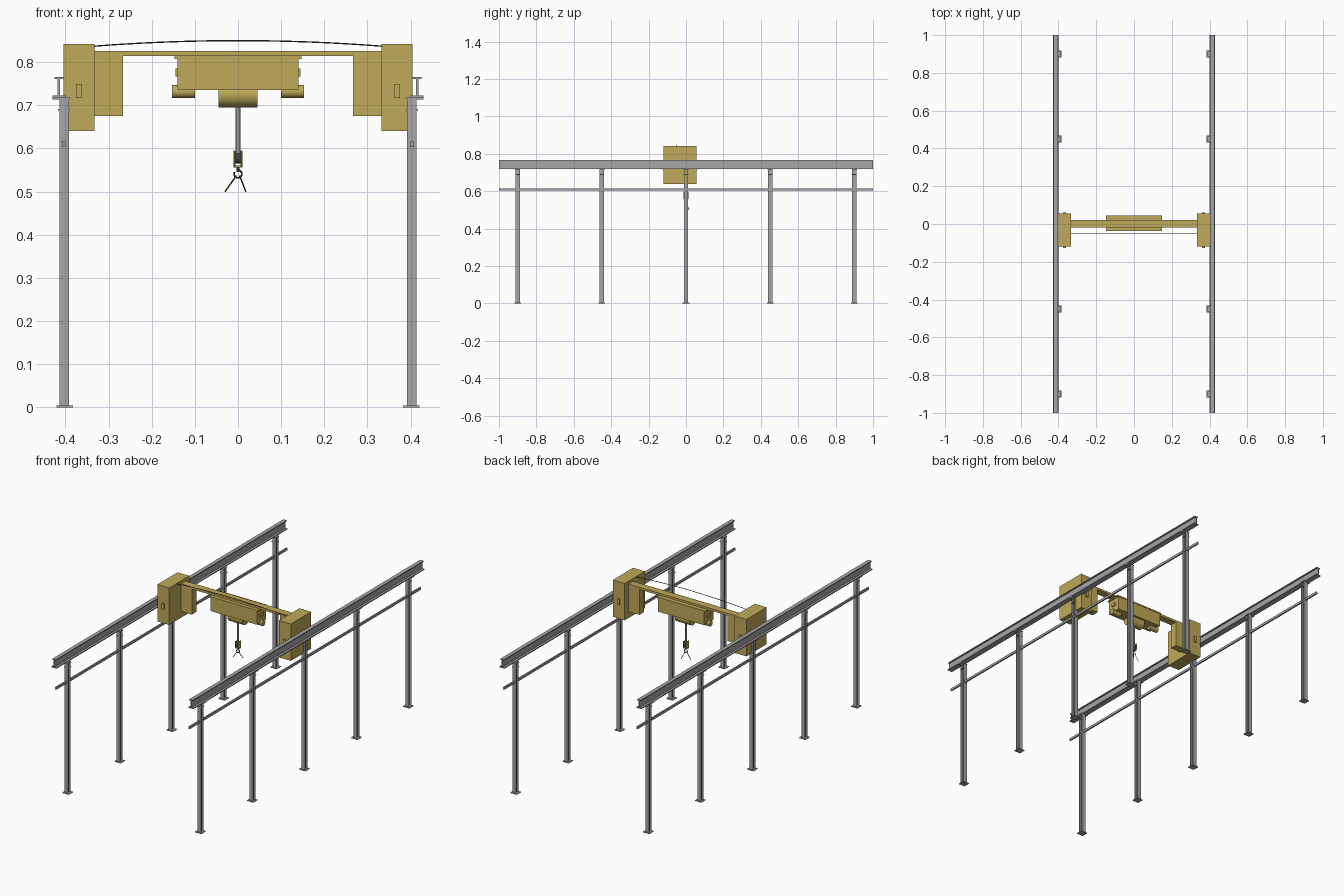
import bpy, bmesh, math
from mathutils import Vector

if "Cube" in bpy.data.objects:
    bpy.data.objects.remove(bpy.data.objects["Cube"], do_unlink=True)


def material(name, rgb):
    m = bpy.data.materials.new(name)
    m.use_nodes = True
    m.diffuse_color = (*rgb, 1)
    m.node_tree.nodes["Principled BSDF"].inputs["Base Color"].default_value = (*rgb, 1)
    return m


YELLOW = material("crane yellow", (0.52, 0.40, 0.10))
GREY = material("steel grey", (0.38, 0.38, 0.39))
ROPE = material("rope grey", (0.48, 0.48, 0.50))
DARK = material("dark iron", (0.05, 0.05, 0.05))


def finish(name, bm, mat, smooth=False):
    bmesh.ops.recalc_face_normals(bm, faces=bm.faces)
    me = bpy.data.meshes.new(name)
    bm.to_mesh(me)
    bm.free()
    me.materials.append(mat)
    ob = bpy.data.objects.new(name, me)
    bpy.context.collection.objects.link(ob)
    if smooth:
        bpy.ops.object.select_all(action='DESELECT')
        ob.select_set(True)
        bpy.context.view_layer.objects.active = ob
        bpy.ops.object.shade_smooth_by_angle()
    return ob


def box(name, x, y, z, mat, bevel=0):
    """Box given by its (min, max) ranges."""
    bm = bmesh.new()
    bmesh.ops.create_cube(bm, size=1)
    for v in bm.verts:
        v.co = [r[0] if c < 0 else r[1] for c, r in zip(v.co, (sorted(x), y, z))]
    if bevel:
        bmesh.ops.bevel(bm, geom=bm.edges[:], offset=bevel, segments=1, affect='EDGES')
    return finish(name, bm, mat)


def rod(name, a, b, r, mat, sides=16):
    """Cylinder between two points."""
    a, b = Vector(a), Vector(b)
    bm = bmesh.new()
    bmesh.ops.create_cone(bm, cap_ends=True, segments=sides, radius1=r, radius2=r, depth=(b - a).length)
    q = (b - a).to_track_quat('Z', 'Y')
    for v in bm.verts:
        v.co = q @ v.co + (a + b) / 2
    return finish(name, bm, mat, True)


def prism(name, outline, direction, mat):
    """Outline of 3D points, extruded along a direction."""
    bm = bmesh.new()
    f = bm.faces.new([bm.verts.new(p) for p in outline])
    ext = bmesh.ops.extrude_face_region(bm, geom=[f])
    bmesh.ops.translate(bm, vec=direction, verts=[g for g in ext["geom"] if isinstance(g, bmesh.types.BMVert)])
    return finish(name, bm, mat)


def tube(name, points, r, mat):
    """Round wire through points."""
    cu = bpy.data.curves.new(name, 'CURVE')
    cu.dimensions = '3D'
    cu.bevel_depth = r
    cu.bevel_resolution = 2
    cu.use_fill_caps = True
    sp = cu.splines.new('POLY')
    sp.points.add(len(points) - 1)
    for p, co in zip(sp.points, points):
        p.co = (*co, 1)
    cu.materials.append(mat)
    ob = bpy.data.objects.new(name, cu)
    bpy.context.collection.objects.link(ob)


def i_section(top, bottom, web, z0, z1, t):
    """I outline as (across, height) pairs, half widths given."""
    half = [(bottom, z0), (bottom, z0 + t), (web, z0 + t), (web, z1 - t), (top, z1 - t), (top, z1)]
    return half + [(-a, h) for a, h in reversed(half)]


for side, s in (("left", 1), ("right", -1)):
    # Runway beam and lower side rail
    section = i_section(0.0105, 0.015, 0.003, 0.718, 0.766, 0.005)
    prism(f"{side}_runway_beam", [(s * 0.415 + a, -1, h) for a, h in section], (0, 2, 0), GREY)
    box(f"{side}_lower_rail", (s * 0.400, s * 0.408), (-1, 1), (0.603, 0.616), GREY)

    # H-section columns with base, cap and collar plates
    for i, y in enumerate((-0.9, -0.45, 0, 0.45, 0.9), 1):
        section = i_section(0.011, 0.011, 0.0015, -0.012, 0.012, 0.003)
        prism(f"{side}_column_{i}", [(s * 0.403 + a, y + h, 0) for a, h in section], (0, 0, 0.718), GREY)
        box(f"{side}_base_plate_{i}", (s * 0.383, s * 0.421), (y - 0.018, y + 0.018), (0, 0.004), GREY)
        box(f"{side}_cap_plate_{i}", (s * 0.390, s * 0.430), (y - 0.013, y + 0.013), (0.714, 0.719), GREY)
        box(f"{side}_collar_{i}", (s * 0.389, s * 0.417), (y - 0.0125, y + 0.0125), (0.688, 0.691), GREY)

    # End carriage housing with hatch plates
    box(f"{side}_end_housing", (s * 0.333, s * 0.405), (-0.12, 0.055), (0.64, 0.842), YELLOW)
    for end, y in (("front", (-0.126, -0.12)), ("back", (0.055, 0.061))):
        box(f"{side}_{end}_hatch", (s * 0.361, s * 0.376), y, (0.717, 0.750), YELLOW)
    # Cabinet hanging below the girder
    box(f"{side}_cabinet", (s * 0.267, s * 0.333), (-0.018, 0.022), (0.675, 0.815), YELLOW)

    # Hoist motors and buffers
    rod(f"{side}_hoist_motor", (s * 0.10, 0.003, 0.732), (s * 0.153, 0.003, 0.732), 0.015, YELLOW, 24)
    box(f"{side}_buffer", (s * 0.14, s * 0.145), (-0.010, 0.016), (0.767, 0.785), YELLOW)

    # Hoist ropes
    rod(f"{side}_rope", (s * 0.0035, 0, 0.585), (s * 0.0035, 0, 0.71), 0.0022, ROPE, 10)
    # Hook block cheeks
    box(f"{side}_block_cheek", (s * 0.006, s * 0.0105), (-0.013, 0.013), (0.557, 0.596), YELLOW, 0.002)

# Girder and its supply cable
box("girder", (-0.333, 0.333), (-0.018, 0.022), (0.814, 0.826), YELLOW)
arc = [(x / 20 * 0.335, -0.05, 0.85 - 0.013 * (x / 20) ** 2) for x in range(-20, 21)]
tube("supply_cable", arc, 0.0015, DARK)

# Hoist
box("hoist_top_plate", (-0.147, 0.147), (-0.038, 0.045), (0.808, 0.815), YELLOW)
box("hoist_body", (-0.14, 0.14), (-0.036, 0.043), (0.735, 0.809), YELLOW)
rod("hoist_drum", (-0.045, 0.003, 0.725), (0.045, 0.003, 0.725), 0.03, YELLOW, 32)

# Hook block sheave, shank and hook
rod("block_sheave", (-0.006, 0, 0.577), (0.006, 0, 0.577), 0.012, DARK, 24)
box("block_bridge", (-0.0105, 0.0105), (-0.009, 0.009), (0.556, 0.561), YELLOW)
rod("hook_shank", (0, 0, 0.545), (0, 0, 0.558), 0.003, DARK, 12)
hook = [(0.009 * math.sin(a), 0, 0.541 - 0.009 * math.cos(a))
        for a in (math.radians(d) for d in range(-120, 181, 20))]
tube("hook", hook, 0.002, DARK)

# Sling legs
for name, tip in (("sling_leg_a", (-0.03, 0, 0.50)), ("sling_leg_b", (0.018, 0.018, 0.50))):
    rod(name, (math.copysign(0.004, tip[0]), 0, 0.537), tip, 0.0016, DARK, 8)
